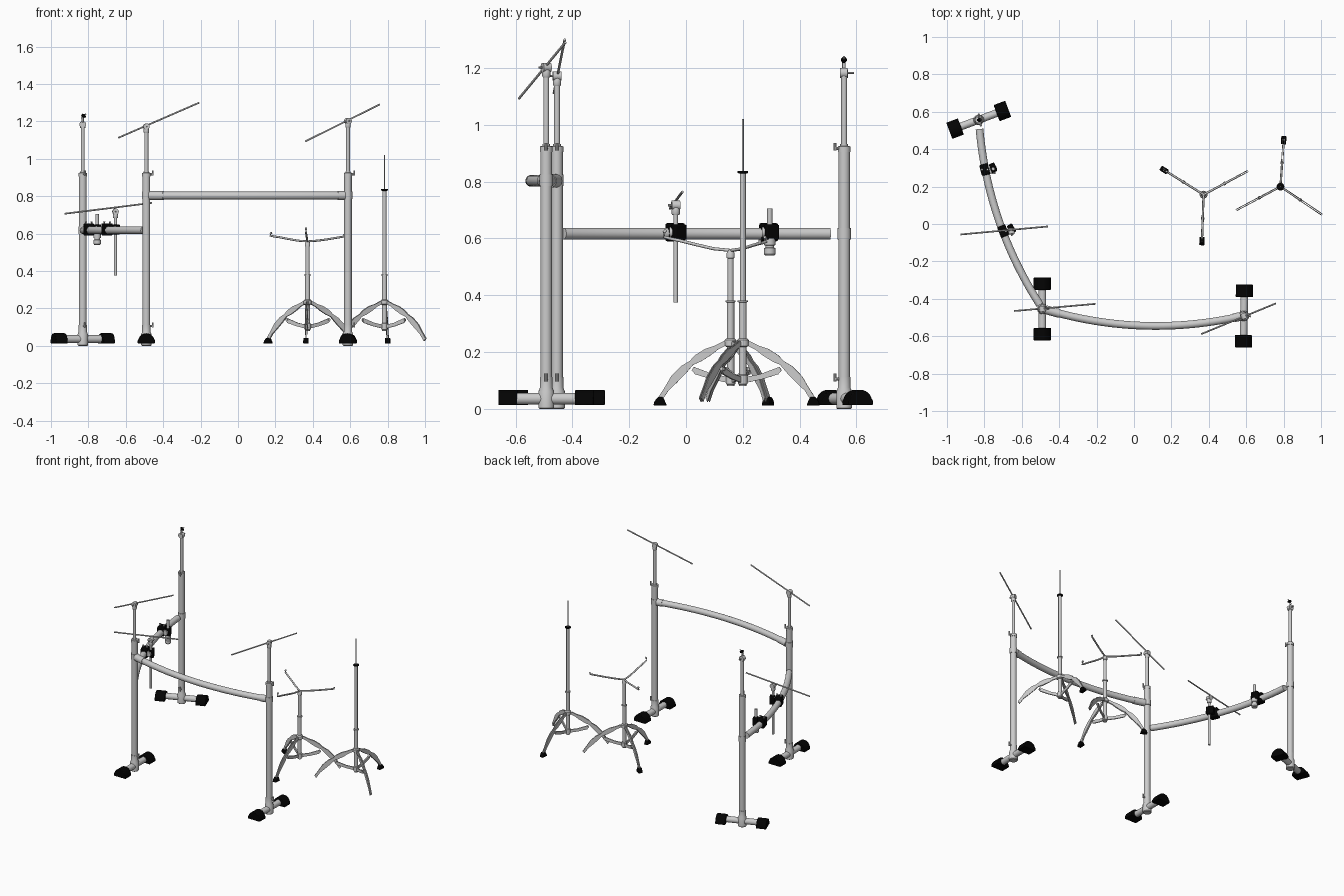
import bpy, bmesh
from math import radians, cos, sin, pi
from mathutils import Vector, Matrix

if "Cube" in bpy.data.objects:
    bpy.data.objects.remove(bpy.data.objects["Cube"])

black = bpy.data.materials.new("black_rubber")
black.diffuse_color = (0.001, 0.001, 0.001, 1)
black.use_nodes = True
black.node_tree.nodes["Principled BSDF"].inputs["Base Color"].default_value = black.diffuse_color


def add(name, bm, mat=None, matrix=None):
    bmesh.ops.recalc_face_normals(bm, faces=bm.faces)
    me = bpy.data.meshes.new(name)
    bm.to_mesh(me)
    bm.free()
    ob = bpy.data.objects.new(name, me)
    bpy.context.collection.objects.link(ob)
    if mat:
        me.materials.append(mat)
    if matrix:
        ob.matrix_world = matrix
    return ob


def sweep(name, pts, radii, mat=None, n=20):
    """Round section carried along a path, one radius per point."""
    pts = [Vector(p) for p in pts]
    if not isinstance(radii, (list, tuple)):
        radii = [radii] * len(pts)
    bm = bmesh.new()
    rings = []
    d0 = pts[-1] - pts[0]
    ref = Vector((0, 0, 1)) if abs(d0.normalized().z) < 0.9 else Vector((1, 0, 0))
    for i, p in enumerate(pts):
        d = pts[min(i + 1, len(pts) - 1)] - pts[max(i - 1, 0)]
        u = d.cross(ref).normalized()
        v = u.cross(d).normalized()
        rings.append([bm.verts.new(p + radii[i] * (u * cos(2 * pi * k / n) + v * sin(2 * pi * k / n)))
                      for k in range(n)])
    for a, b in zip(rings, rings[1:]):
        for k in range(n):
            bm.faces.new((a[k], a[(k + 1) % n], b[(k + 1) % n], b[k]))
    bm.faces.new(rings[0])
    bm.faces.new(rings[-1])
    return add(name, bm, mat)


def upright(name, x, y, prof, mat=None):
    """Turned part standing on z; prof is (z, radius) pairs."""
    return sweep(name, [(x, y, z) for z, r in prof], [r for z, r in prof], mat)


def ball(name, loc, r, mat=None):
    bm = bmesh.new()
    bmesh.ops.create_uvsphere(bm, u_segments=16, v_segments=10, radius=r)
    return add(name, bm, mat, Matrix.Translation(loc))


def prism(name, prof, y0, y1, mat=None, matrix=None, bevel=0.0):
    """Profile in x/z pushed from y0 to y1."""
    bm = bmesh.new()
    f = bm.faces.new([bm.verts.new((x, y0, z)) for x, z in prof])
    ext = bmesh.ops.extrude_face_region(bm, geom=[f])["geom"]
    bmesh.ops.translate(bm, verts=[v for v in ext if isinstance(v, bmesh.types.BMVert)], vec=(0, y1 - y0, 0))
    ob = add(name, bm, mat, matrix)
    if bevel:
        m = ob.modifiers.new("soft", "BEVEL")
        m.width, m.segments = bevel, 2
    return ob


def place(x, y, z, ang):
    return Matrix.Translation((x, y, z)) @ Matrix.Rotation(radians(ang), 4, "Z")


def arc(a, m, b, z, n=28):
    """Smooth curve through three plan points."""
    a, m, b = Vector((*a, z)), Vector((*m, z)), Vector((*b, z))
    t = (m - a).length / ((m - a).length + (b - m).length)
    c = (m - a * (1 - t) ** 2 - b * t ** 2) / (2 * t * (1 - t))
    return [a * (1 - s) ** 2 + c * 2 * s * (1 - s) + b * s * s for s in (i / n for i in range(n + 1))]


# rack posts with T feet
def post(tag, x, y, ang, top, bar_z):
    upright(tag + "_post_base", x, y, [(0, .024), (.004, .028), (.06, .028), (.075, .022), (.112, .022)])
    upright(tag + "_post_tube", x, y, [(.105, .0205), (.922, .0205)])
    upright(tag + "_post_collar", x, y, [(.905, .0225), (.924, .0225), (.926, .014), (.932, .014)])
    upright(tag + "_post_inner_tube", x, y, [(.9, .0105), (top - .02, .0105)])
    upright(tag + "_bar_collar", x, y, [(bar_z - .02, .0235), (bar_z + .02, .0235)])
    d = place(0, 0, 0, ang) @ Vector((0, 1, 0))
    s = place(0, 0, 0, ang) @ Vector((1, 0, 0))
    c = Vector((x, y, .036))
    sweep(tag + "_foot_tube", [c - d * .16, c + d * .16], .0205)
    dome = [(.046, .013), (.046, .028)] + [(.042 * cos(t * pi / 12), .028 + .039 * sin(t * pi / 12))
                                           for t in range(1, 12)] + [(-.046, .028), (-.046, .013)]
    for sgn in (-1, 1):
        prism(tag + "_rubber_foot", dome, sgn * .102, sgn * .168, black, place(x, y, 0, ang), .003)
    # thumb screws
    for z in (.105, .917):
        p = Vector((x, y, z))
        sweep(tag + "_thumb_screw", [p, p + s * .034], .006, n=10)
        w = p + s * .034
        sweep(tag + "_wing", [w - Vector((0, 0, .008)), w + Vector((0, 0, .02))], .005, n=10)


post("back", -.83, .557, -69.5, 1.193, .617)
post("left_front", -.49, -.454, 0, 1.172, .805)
post("right_front", .588, -.492, -1, 1.203, .805)

# curved rack bars
bar = arc((-.472, -.458), (.1, -.545), (.57, -.494), .803)
sweep("front_bar", bar, .0205)
sweep("front_bar_sleeve_left", bar[:3], .0235)
sweep("front_bar_sleeve_right", bar[-2:], .0235)
side = arc((-.826, .508), (-.705, -.03), (-.503, -.432), .617)
sweep("side_bar", side, .0205)


# cymbal boom arms with tilters
def boom(tag, a, b, x, y, z):
    sweep(tag + "_boom_rod", [a, b], .0045, n=12)
    p = Vector((x, y, z))
    d = Vector(b) - Vector(a)
    s = Vector((-d.y, d.x, 0)).normalized()
    upright(tag + "_tilter_neck", x, y, [(z - .035, .012), (z - .03, .0145), (z - .008, .0145), (z, .009)])
    sweep(tag + "_tilter", [p - s * .015, p + s * .015], .0165)
    sweep(tag + "_tilter_screw", [p, p - s * .028], .004, n=10)


boom("left", (-.64, -.465, 1.112), (-.207, -.427, 1.3), -.49, -.454, 1.172)
boom("right", (.36, -.588, 1.093), (.757, -.425, 1.29), .588, -.492, 1.202)
boom("side", (-.927, -.056, .706), (-.46, -.013, .764), -.655, -.036, .717)

# top mount on the back post
x, y = -.83, .556
upright("mount_neck", x, y, [(1.165, .014), (1.195, .014), (1.2, .006), (1.225, .006)])
sweep("mount_tilter", [(x, y - .013, 1.183), (x, y + .013, 1.183)], .018)
sweep("mount_screw", [(x, y, 1.183), (x, y + .036, 1.183)], .004, n=10)
sweep("mount_pin", [(x - .008, y, 1.214), (x + .018, y, 1.24)], .004, n=10)
ball("mount_knob", (x + .004, y, 1.229), .0105, black)
sweep("mount_tip", [(x - .006, y, 1.236), (x + .016, y, 1.222)], .006, black, 10)

# clamps on the side bar
sq = [(-.023, -.032), (.023, -.032), (.023, .032), (-.023, .032)]
for tag, bx, by, rx, ry, ang in (("front", -.7, -.038, -.655, -.028, 22), ("rear", -.798, .291, -.753, .298, 14)):
    prism(tag + "_clamp_bar_block", sq, -.03, .03, black, place(bx, by, .622, ang), .006)
    prism(tag + "_clamp_rod_block", [(a * .7, b * .85) for a, b in sq], -.024, .026, black,
          place(rx, ry + .002, .622, ang + 8), .006)
    sweep(tag + "_clamp_pivot", [(rx - .006, ry - .03, .622), (rx - .006, ry, .622)], .018)
    for k in (-.015, .015):
        upright(tag + "_clamp_bolt", bx + k, by, [(.65, .004), (.66, .004), (.661, .006), (.665, .006)])
upright("front_clamp_rod", -.655, -.036, [(.375, .008), (.71, .008)])
upright("rear_clamp_rod", -.753, .295, [(.55, .009), (.705, .009)])
upright("rear_clamp_socket", -.753, .295,
        [(.54, .016), (.545, .02), (.566, .02), (.568, .015), (.575, .015), (.577, .02), (.6, .02)])


# folding tripod: arched legs, braces, hubs
def tripod(tag, x, y, legs):
    upright(tag + "_upper_hub", x, y, [(.218, .014), (.222, .021), (.242, .021), (.248, .015)])
    upright(tag + "_lower_hub", x, y, [(.085, .012), (.088, .017), (.118, .017), (.122, .012)])
    centre = [(.018, .232, .009), (.05, .216, .009), (.08, .200, .015), (.115, .178, .015), (.138, .162, .009),
              (.165, .139, .015), (.2, .103, .015), (.225, .071, .009), (.25, .032, .009)]
    for i, (ang, capped) in enumerate(legs):
        mx = place(x, y, 0, ang)
        k = 1.0 if capped else 1.05
        up = [(r * k + w * .65, z + w * .76) for r, z, w in centre]
        lo = [(r * k - w * .65, z - w * .76) for r, z, w in centre]
        for side in (-1, 1):
            prism(f"{tag}_leg_{i}", up + lo[::-1], side * .002, side * .006, None, mx)
        prism(f"{tag}_brace_{i}", [(.012, .113), (.06, .122), (.13, .148), (.137, .136), (.125, .122),
                                   (.07, .105), (.012, .092)], -.004, .004, None, mx)
        sweep(f"{tag}_rivet_{i}", [mx @ Vector((.127, -.009, .14)), mx @ Vector((.127, .009, .14))], .006, n=12)
        if capped:
            prism(f"{tag}_rubber_tip_{i}", [(.225, .012), (.272, .012), (.268, .026), (.256, .042), (.238, .042)],
                  -.014, .014, black, mx, .004)


# snare stand with basket
sx, sy = .372, .157
dirs = (148, 268, 28)
tripod("basket_stand", sx, sy, [(148, True), (268, True), (28, False)])
upright("basket_stand_lower_tube", sx, sy, [(.08, .013), (.375, .013), (.376, .018), (.381, .018)])
upright("basket_stand_upper_tube", sx, sy, [(.37, .0105), (.53, .0105), (.532, .014), (.548, .014), (.56, .008)])
for a in dirs:
    mx = place(sx, sy, 0, a)
    path = [(0, .558), (.06, .564), (.12, .578), (.18, .593), (.215, .6), (.235, .606), (.234, .622), (.227, .63)]
    if a == 28:
        path = [(0, .558), (.06, .562), (.12, .569), (.18, .578), (.22, .584), (.222, .596)]
    if a == 148:
        path = [(r, .558 + (z - .558) * .65) for r, z in path]
    sweep("basket_arm", [mx @ Vector((r, 0, z)) for r, z in path], .0055, n=12)

# hi-hat stand
hx, hy = .783, .2
tripod("pedal_stand", hx, hy, [(86, True), (208, False), (326, False)])
upright("pedal_stand_lower_tube", hx, hy, [(.08, .013), (.375, .013), (.376, .018), (.382, .018)])
upright("pedal_stand_upper_tube", hx, hy, [(.37, .0105), (.83, .0105)])
upright("pedal_stand_cup", hx, hy, [(.828, .012), (.831, .019), (.837, .019)], black)
upright("pedal_stand_pull_rod", hx, hy, [(.83, .0035), (1.02, .0035)])

# smooth rounded surfaces, keep edges
bpy.ops.object.select_all(action="SELECT")
bpy.context.view_layer.objects.active = bpy.context.scene.objects[0]
bpy.ops.object.shade_smooth_by_angle(angle=radians(35))
